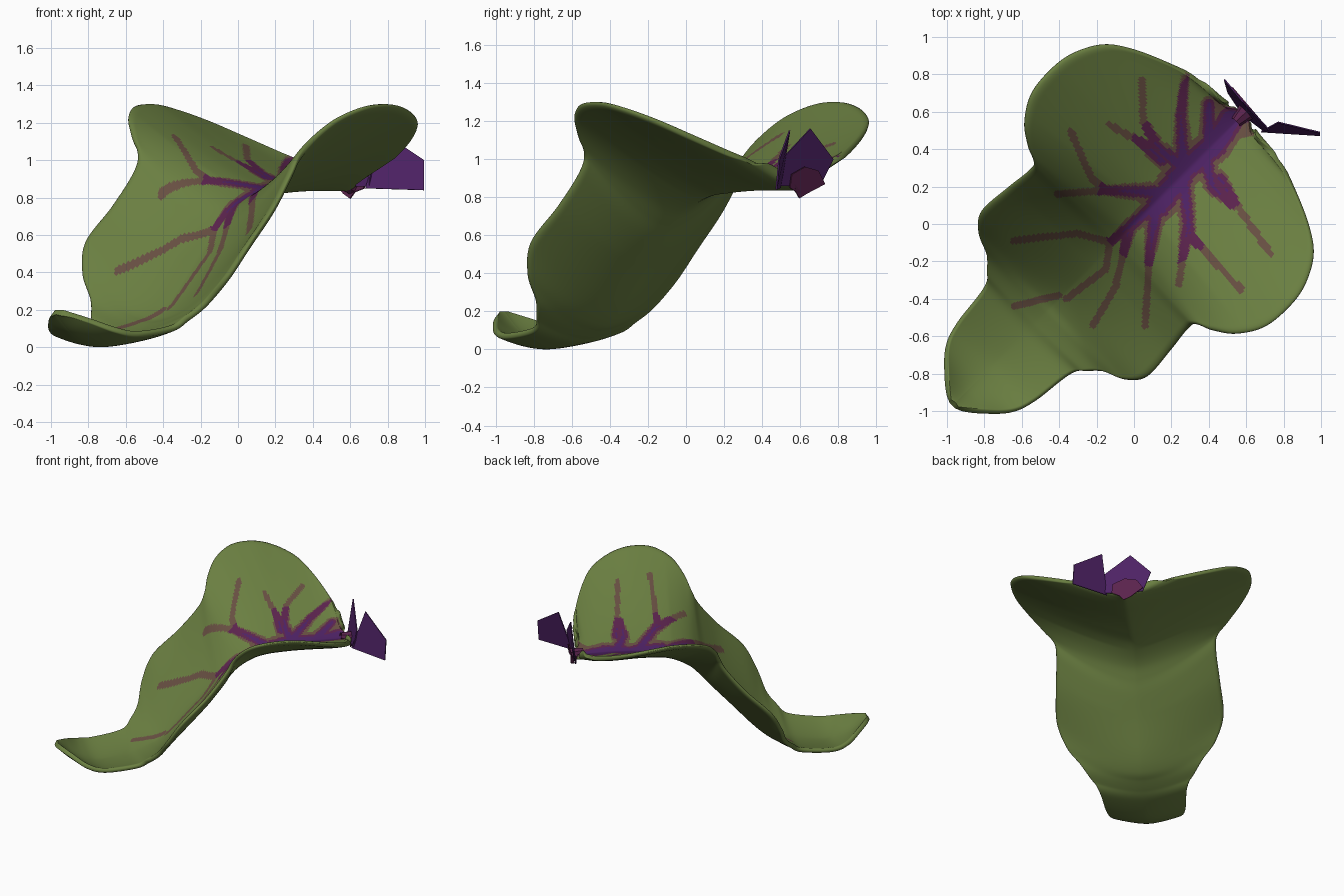
import bpy, bmesh, math
from mathutils import Vector

if "Cube" in bpy.data.objects:
    bpy.data.objects.remove(bpy.data.objects["Cube"])

R2 = math.sqrt(2)


def mat(name, col):
    m = bpy.data.materials.new(name)
    m.diffuse_color = (*col, 1)
    m.use_nodes = True
    m.node_tree.nodes["Principled BSDF"].inputs["Base Color"].default_value = m.diffuse_color
    return m


GREEN = mat("leaf green", (.145, .212, .053))
BROWN = mat("vein brown", (.137, .078, .054))
MAGENTA = mat("vein magenta", (.105, .017, .075))
PURPLE = mat("vein purple", (.076, .016, .13))


def add_object(name, bm, mats):
    me = bpy.data.meshes.new(name)
    bm.to_mesh(me)
    bm.free()
    for m in mats:
        me.materials.append(m)
    ob = bpy.data.objects.new(name, me)
    bpy.context.collection.objects.link(ob)
    return ob


# Leaf ribs: midrib position, midrib height, edge position, half width, edge height
# (positions run along the x = y diagonal, the leaf is mirrored across it)
RIBS = [
    (.83, .87, .82, .05, .89), (.81, .87, .78, .12, .92), (.77, .87, .77, .30, 1.0),
    (.72, .87, .74, .46, 1.06), (.65, .87, .655, .66, 1.15), (.56, .87, .56, .79, 1.22),
    (.44, .865, .41, .87, 1.28), (.31, .855, .26, .89, 1.31), (.18, .84, .10, .87, 1.3),
    (.06, .80, -.03, .79, 1.24), (-.04, .745, -.105, .695, 1.15), (-.12, .67, -.15, .61, 1.05),
    (-.2, .58, -.205, .59, .94), (-.33, .44, -.35, .605, .76), (-.5, .25, -.54, .615, .57),
    (-.6, .16, -.63, .55, .40), (-.67, .125, -.68, .44, .26), (-.75, .09, -.745, .37, .18),
    (-.84, .06, -.82, .32, .12), (-1.03, .035, -1.04, .29, .09), (-1.14, .055, -1.16, .245, .11),
    (-1.25, .11, -1.265, .14, .16), (-1.35, .2, -1.355, .03, .2)]


def catmull(pts, f):
    i = min(int(f), len(pts) - 2)
    t = f - i
    p = [pts[max(0, min(len(pts) - 1, i + k))] for k in (-1, 0, 1, 2)]
    return [.5 * (2 * b + (c - a) * t + (2 * a - 5 * b + 4 * c - d) * t * t
                  + (3 * b - a - 3 * c + d) * t ** 3) for a, b, c, d in zip(*p)]


# Vein layout seen from above
TRUNK = [(.52, .56), (.43, .42), (.28, .30), (.13, .10)]
STEM = [(.52, .56), (.62, .58)]
BRANCHES = [
    [(.26, .34), (.25, .58), (.27, .78)],
    [(.22, .33), (.12, .42), (.05, .55), (.04, .77)],
    [(.15, .34), (.05, .43), (-.13, .53)],
    [(.13, .17), (-.15, .18), (-.23, .25), (-.34, .5)],
    [(-.15, .18), (-.41, .16)],
    [(.14, .12), (-.13, -.1), (-.3, -.05), (-.64, -.09)],
    [(-.13, -.1), (-.15, -.24), (-.36, -.40)],
    [(-.4, -.38), (-.64, -.44)],
    [(-.03, -.04), (-.1, -.34), (-.22, -.54)],
    [(.12, .1), (.08, -.2), (.06, -.54)],
    [(.26, .28), (.3, -.06), (.57, -.35)],
    [(.29, 0), (.24, -.32)],
    [(.38, .36), (.42, .2), (.54, .09)],
    [(.46, .24), (.55, .1), (.73, -.16)],
    [(.4, .44), (.4, .64)]]


def dist(p, line):
    best = 9
    for a, b in zip(line, line[1:]):
        a, b = Vector(a), Vector(b)
        d = b - a
        t = max(0, min(1, (p - a).dot(d) / d.length_squared))
        best = min(best, (p - a - d * t).length)
    return best


def vein_index(c):
    p = Vector((c.x, c.y))
    D = dist(p, TRUNK)
    d = min(dist(p, b) for b in BRANCHES)
    if D < .048 or d < .028 * (1 - D / .25):
        return 3
    if D < .068 or dist(p, STEM) < .035 or (D < .33 and d < .036 - .04 * D):
        return 2
    if D < .095 or dist(p, STEM) < .11 or d < .019 + .05 * max(0, 1 - D / .35):
        return 1
    return 0


# Leaf blade: lofted ribs, thickened, veins coloured on the upper side
ROWS, COLS = 220, 84
bm = bmesh.new()
grid = []
roll = {}
for r in range(ROWS + 1):
    c, zc, e, w, ze = catmull(RIBS, r / ROWS * (len(RIBS) - 1))
    power = 1.2 + .45 * max(0, min(1, (.1 - c) / .4))
    row = []
    for k in range(-COLS, COLS + 1):
        u = abs(k) / COLS
        s = c + (e - c) * u
        t = w * k / COLS
        z = zc + (ze - zc) * u ** power
        v = bm.verts.new(((s + t) / R2, (s - t) / R2, z))
        # rounded rim: thickness closes toward the edge
        q = max(0, (u - .95) / .05)
        roll[v] = max(.15, math.sqrt(1 - min(1, q * q)))
        row.append(v)
    grid.append(row)
for a, b in zip(grid, grid[1:]):
    for k in range(2 * COLS):
        bm.faces.new((a[k], a[k + 1], b[k + 1], b[k]))
bm.normal_update()
if sum(f.normal.z for f in bm.faces) < 0:
    bmesh.ops.reverse_faces(bm, faces=bm.faces[:])
bm.normal_update()
top = bm.faces[:]
rim = [e for e in bm.edges if e.is_boundary]
for f in top:
    f.material_index = vein_index(f.calc_center_median())
low = {}
for v in bm.verts[:]:
    mid = v.co - v.normal * .0175
    half = v.normal * .0175 * roll[v]
    low[v] = bm.verts.new(mid - half)
    v.co = mid + half
for f in top:
    bm.faces.new([low[v] for v in reversed(f.verts)])
for e in rim:
    a, b = e.verts
    bm.faces.new((a, b, low[b], low[a]))
bmesh.ops.recalc_face_normals(bm, faces=bm.faces[:])
zmin = min(v.co.z for v in bm.verts)
bmesh.ops.translate(bm, verts=bm.verts[:], vec=(0, 0, -zmin))
leaf = add_object("leaf_blade", bm, [GREEN, BROWN, MAGENTA, PURPLE])
bpy.context.view_layer.objects.active = leaf
leaf.select_set(True)
bpy.ops.object.shade_smooth_by_angle(angle=math.radians(70))


# Flower petals: flat thin plates behind the leaf base
def petal(name, pts, m, shift=(0, 0, 0)):
    b = bmesh.new()
    f = b.faces.new([b.verts.new(Vector(p) + Vector(shift)) for p in pts])
    b.normal_update()
    n = f.normal * .008
    g = bmesh.ops.extrude_face_region(b, geom=[f])["geom"]
    bmesh.ops.translate(b, verts=[v for v in g if isinstance(v, bmesh.types.BMVert)], vec=n)
    bmesh.ops.recalc_face_normals(b, faces=b.faces[:])
    add_object(name, b, [m])


petal("petal_back", [(.48, .77, 1.0), (.58, .65, 1.16), (.72, .5, 1.0),
                     (.70, .49, .86), (.58, .58, .86), (.5, .70, .86)], PURPLE)
petal("petal_side", [(.77, .54, 1.15), (.995, .485, 1.0), (.995, .47, .84), (.68, .49, .85)], PURPLE)
petal("petal_base", [(.51, .715, .87), (.54, .68, .94), (.60, .61, .96), (.66, .54, .92),
                     (.66, .53, .85), (.61, .56, .83), (.585, .58, .795), (.55, .62, .82)],
      MAGENTA, (.012, .012, 0))

# Stem stub: short open tube pointing away from the leaf
bm = bmesh.new()
axis = Vector((1, 1, -.3)).normalized()
side = Vector((1, -1, 0)).normalized()
up = side.cross(axis)
rings = []
for off, rad in ((-.06, .03), (.035, .055), (.035, .034), (.01, .025)):
    o = Vector((.585, .585, .875)) + axis * off
    rings.append([bm.verts.new(o + side * rad * math.cos(i * math.tau / 8)
                               + up * rad * math.sin(i * math.tau / 8)) for i in range(8)])
for n, (a, b) in enumerate(zip(rings, rings[1:])):
    for i in range(8):
        f = bm.faces.new((a[i], a[(i + 1) % 8], b[(i + 1) % 8], b[i]))
        f.material_index = 1 if n == 2 else 0
bm.faces.new(rings[-1]).material_index = 1
bmesh.ops.recalc_face_normals(bm, faces=bm.faces[:])
add_object("stem_stub", bm, [MAGENTA, GREEN])
